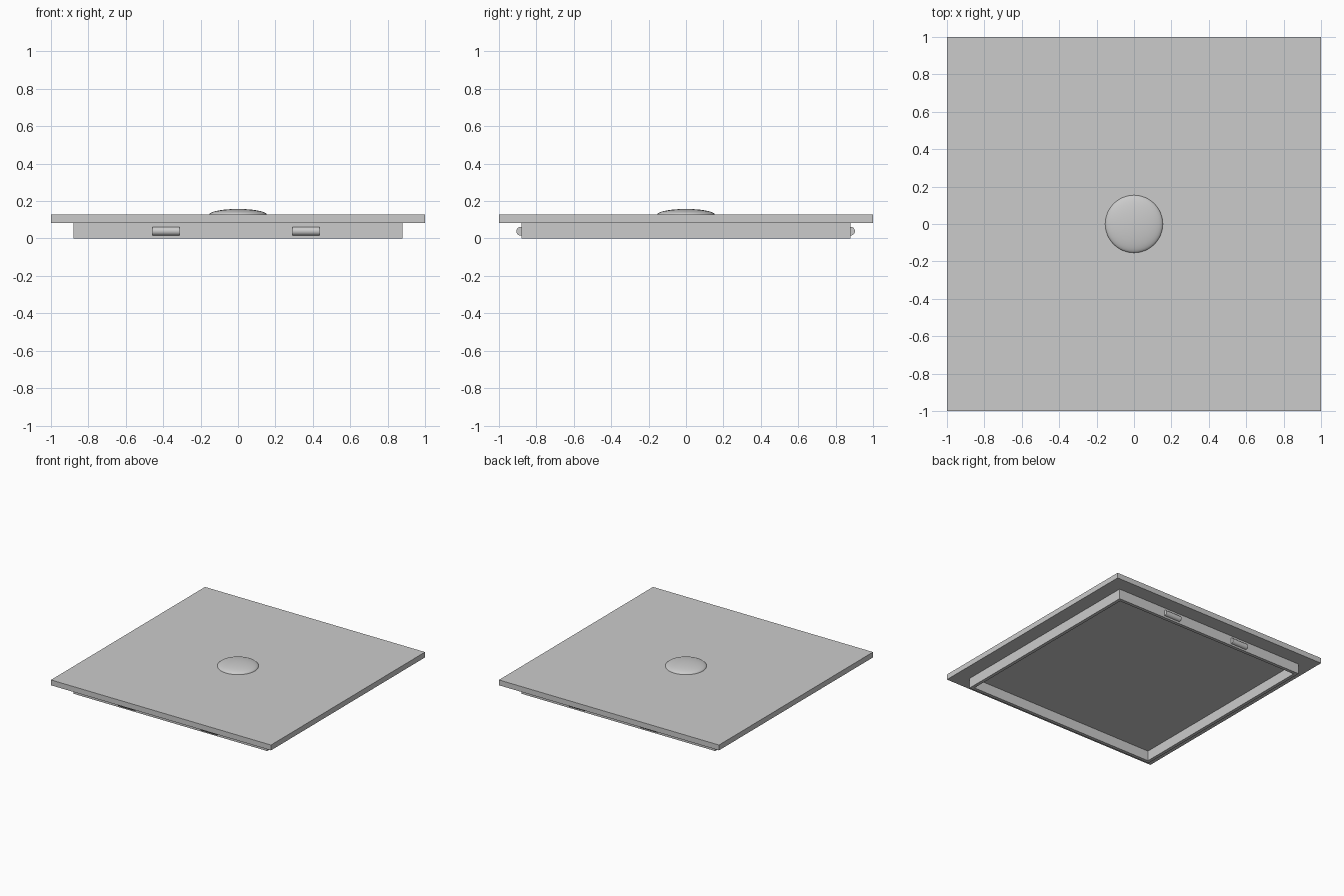
import bpy
from math import pi

cube = bpy.data.objects.get("Cube")
if cube:
    bpy.data.objects.remove(cube, do_unlink=True)

GREY = (0.6, 0.6, 0.6, 1)
LIP, WALL = 0.88, 0.027      # lip half width and wall thickness
LIP_TOP, TOP = 0.083, 0.127  # underside and top of the plate

grey = bpy.data.materials.new("plain grey")
grey.use_nodes = True
grey.diffuse_color = GREY
grey.node_tree.nodes["Principled BSDF"].inputs["Base Color"].default_value = GREY


def finish(name, smooth=False):
    obj = bpy.context.object
    obj.name = name
    obj.data.materials.append(grey)
    bpy.ops.object.transform_apply(location=False, rotation=True, scale=True)
    if smooth:
        bpy.ops.object.shade_smooth_by_angle()
    return obj


# Square cover plate
bpy.ops.mesh.primitive_cube_add(size=2, location=(0, 0, (LIP_TOP + TOP) / 2))
bpy.context.object.scale = (1, 1, (TOP - LIP_TOP) / 2)
finish("cover_plate")

# Hollow square lip: an open tube thickened inward
bpy.ops.mesh.primitive_cylinder_add(vertices=4, radius=LIP * 2 ** 0.5, depth=LIP_TOP,
                                    end_fill_type='NOTHING', location=(0, 0, LIP_TOP / 2),
                                    rotation=(0, 0, pi / 4))
lip = finish("inner_lip")
wall = lip.modifiers.new("wall", 'SOLIDIFY')
wall.thickness = WALL
wall.offset = -1
wall.use_even_offset = True

# Flattened dome knob
bpy.ops.mesh.primitive_uv_sphere_add(segments=48, ring_count=24, radius=0.154,
                                     location=(0, 0, TOP))
bpy.context.object.scale.z = 0.2
finish("dome_knob", True)

# Rounded snap tabs on the front and back of the lip
for side, y, centres in (("front", -LIP - 0.004, (-0.385, 0.364)),
                         ("back", LIP, (-0.29, 0.364))):
    for hand, x in zip(("right", "left"), centres):
        bpy.ops.mesh.primitive_cylinder_add(vertices=24, radius=0.0235, depth=0.145,
                                            location=(x, y, 0.039), rotation=(0, pi / 2, 0))
        finish(f"{side}_{hand}_snap_tab", True)
